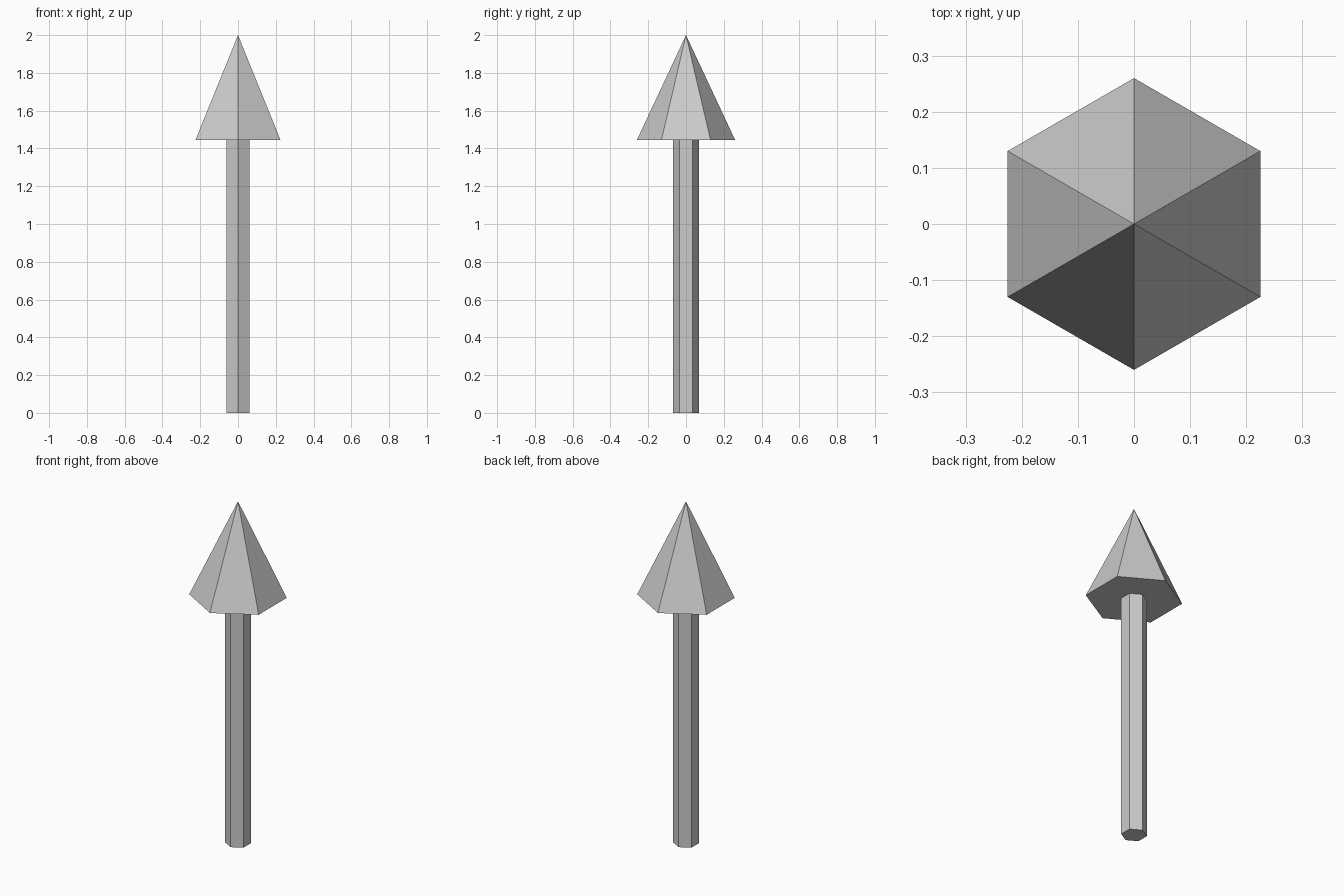
import bpy

if "Cube" in bpy.data.objects:
    bpy.data.objects.remove(bpy.data.objects["Cube"])

SIDES = 6
BASE_Z, TIP_Z = 1.445, 2.0


def prism(name, r_bottom, r_top, z0, z1):
    """Six-sided tapered solid with corners on the y axis."""
    bpy.ops.mesh.primitive_cone_add(
        vertices=SIDES, radius1=r_bottom, radius2=r_top,
        depth=z1 - z0, location=(0, 0, (z0 + z1) / 2))
    bpy.context.object.name = name
    bpy.context.object.data.name = name


# Hexagonal shaft
prism("shaft", 0.069, 0.069, 0.0, BASE_Z)

# Pointed hexagonal head
prism("arrow_head", 0.26, 0.0, BASE_Z, TIP_Z)
